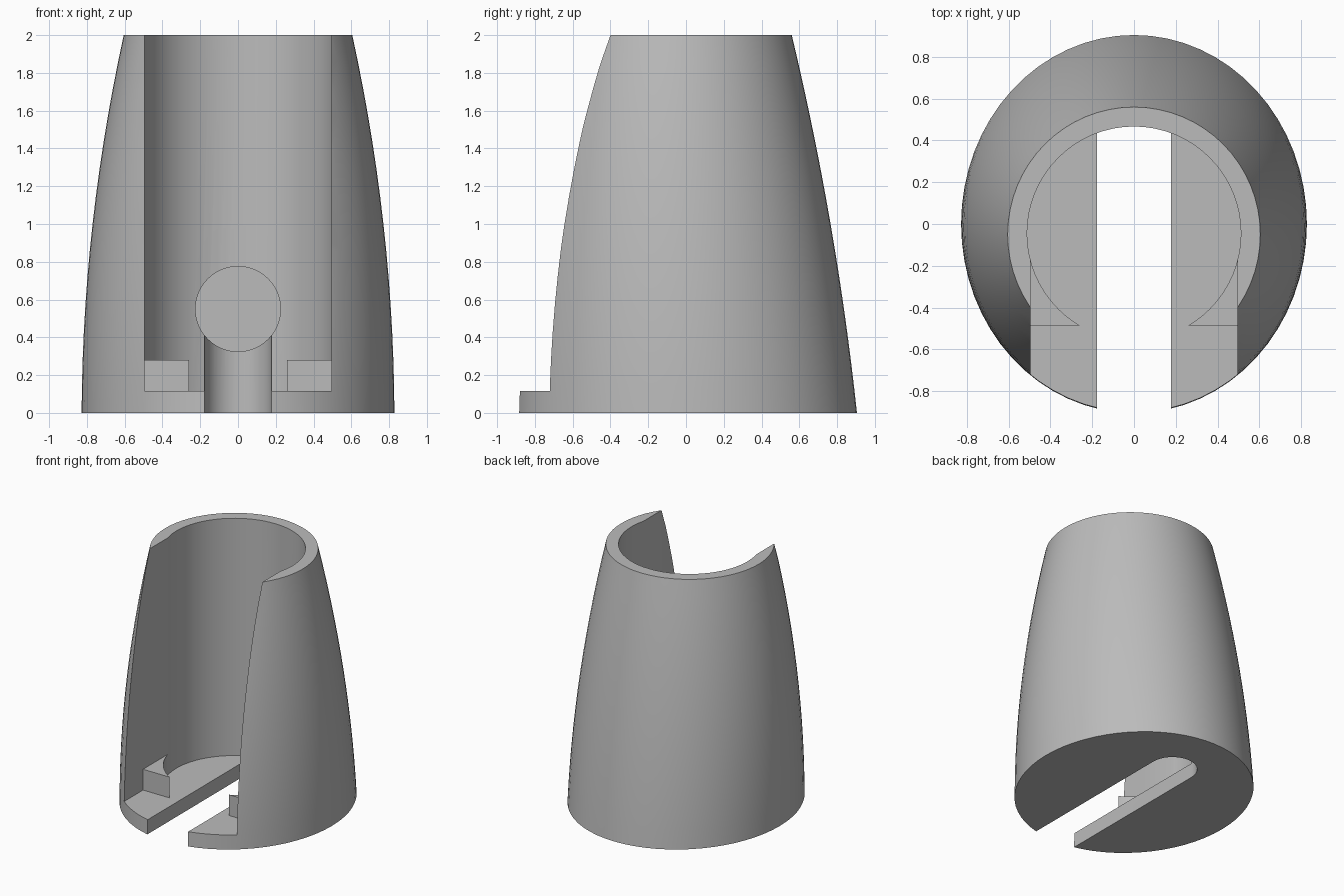
import bpy, bmesh, math

cube = bpy.data.objects.get("Cube")
if cube:
    bpy.data.objects.remove(cube, do_unlink=True)

grey = bpy.data.materials.new("plain_grey")
grey.use_nodes = True
colour = (0.5, 0.5, 0.5, 1)
grey.diffuse_color = colour
grey.node_tree.nodes["Principled BSDF"].inputs["Base Color"].default_value = colour

SIDES, LEVELS = 64, 14


def make_object(name, bm):
    bmesh.ops.recalc_face_normals(bm, faces=bm.faces)
    mesh = bpy.data.meshes.new(name)
    bm.to_mesh(mesh)
    bm.free()
    mesh.materials.append(grey)
    obj = bpy.data.objects.new(name, mesh)
    bpy.context.collection.objects.link(obj)
    return obj


def box(name, x, y, z):
    bm = bmesh.new()
    bmesh.ops.create_cube(bm, size=1)
    for v in bm.verts:
        v.co = [lo + (c + 0.5) * (hi - lo) for c, (lo, hi) in zip(v.co, (x, y, z))]
    return make_object(name, bm)


def cylinder(name, radius, centre, depth, along_y=False):
    bm = bmesh.new()
    bmesh.ops.create_cone(bm, cap_ends=True, segments=SIDES,
                          radius1=radius, radius2=radius, depth=depth)
    obj = make_object(name, bm)
    obj.location = centre
    if along_y:
        obj.rotation_euler.x = math.pi / 2
    return obj


# Tapered shell: oval foot blending into a round top
bm = bmesh.new()
rings = []
for i in range(LEVELS + 1):
    t = i / LEVELS
    rx = 0.828 - 0.009 * t - 0.214 * t * t
    ry = 0.905 - 0.133 * t - 0.162 * t * t
    cy = -0.08 * t + 0.03 * t * t
    angles = [math.tau * k / SIDES for k in range(SIDES)]
    rings.append([bm.verts.new((rx * math.cos(a), cy + ry * math.sin(a), 2 * t))
                  for a in angles])
for low, high in zip(rings, rings[1:]):
    for k in range(SIDES):
        n = (k + 1) % SIDES
        bm.faces.new((low[k], low[n], high[n], high[k]))
bm.faces.new(rings[0])
bm.faces.new(rings[-1])
holder = make_object("holder_body", bm)

# Cutters: main bore, front opening above and ahead of the two stops,
# floor slot with rounded end, and blind round socket in the back wall
cutters = [
    cylinder("bore_cutter", 0.512, (0, -0.045, 1.215), 2.2),
    box("opening_cutter", (-0.495, 0.495), (-2, -0.045), (0.28, 2.3)),
    box("front_step_cutter", (-0.495, 0.495), (-2, -0.485), (0.115, 1)),
    box("slot_cutter", (-0.178, 0.178), (-2, 0.43), (-0.5, 0.5)),
    cylinder("slot_end_cutter", 0.178, (0, 0.43, 0), 1),
    cylinder("socket_cutter", 0.225, (0, 0.32, 0.55), 0.64, along_y=True),
]
bpy.ops.object.select_all(action="DESELECT")
holder.select_set(True)
bpy.context.view_layer.objects.active = holder
for cutter in cutters:
    cutter.hide_render = True
    mod = holder.modifiers.new(cutter.name, "BOOLEAN")
    mod.operation = "DIFFERENCE"
    mod.solver = "EXACT"
    mod.object = cutter
    bpy.ops.object.modifier_apply(modifier=mod.name)
    bpy.data.objects.remove(cutter, do_unlink=True)

bpy.ops.object.shade_smooth_by_angle(angle=math.radians(30))
